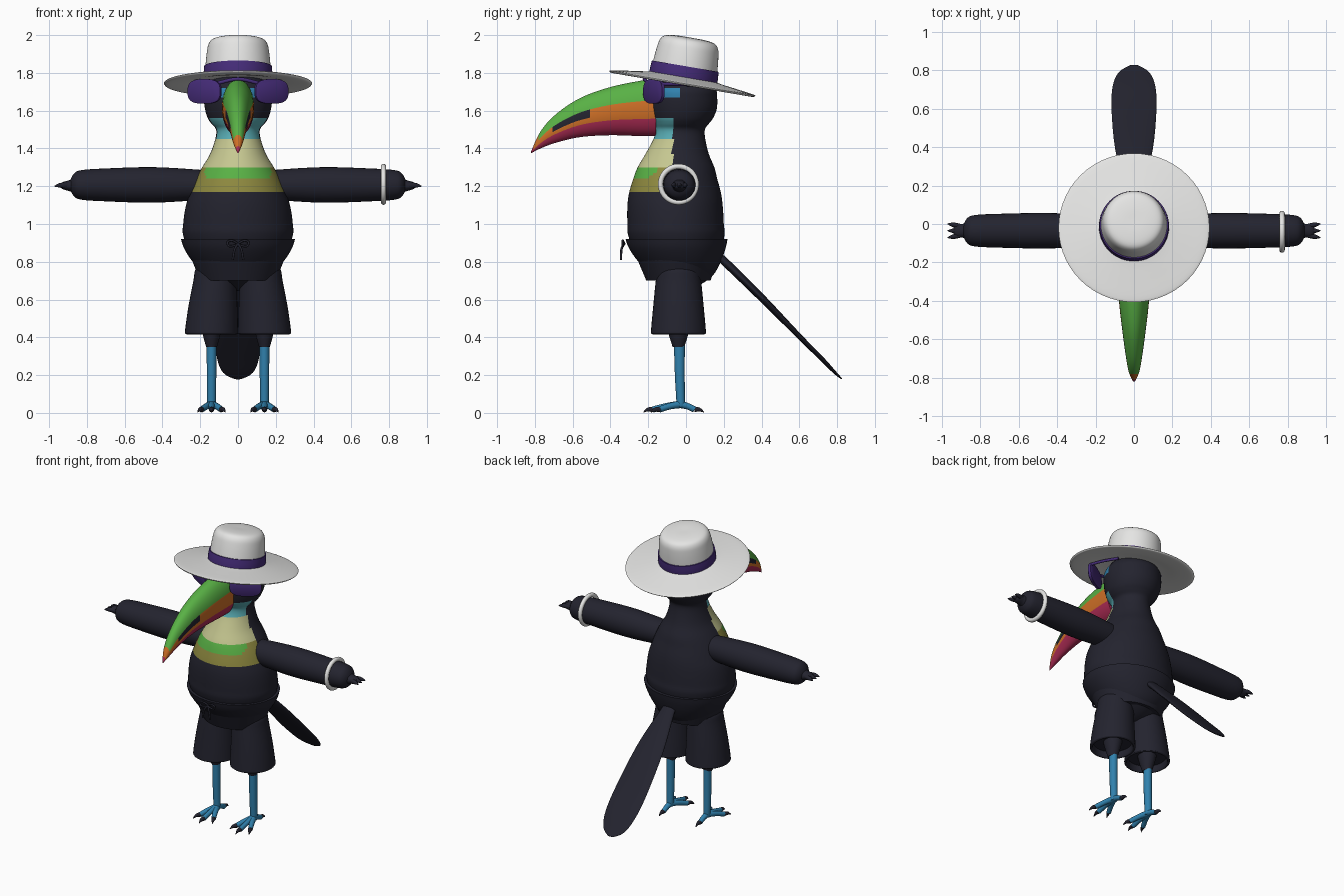
import bpy, bmesh, math
from mathutils import Vector

cube = bpy.data.objects.get("Cube")
if cube:
    bpy.data.objects.remove(cube, do_unlink=True)

X, Y, Z = Vector((1, 0, 0)), Vector((0, 1, 0)), Vector((0, 0, 1))


def material(name, *rgb):
    m = bpy.data.materials.new(name)
    m.use_nodes = True
    m.diffuse_color = (*rgb, 1)
    m.node_tree.nodes["Principled BSDF"].inputs["Base Color"].default_value = (*rgb, 1)
    return m


dark = material("dark navy", .017, .017, .028)
white = material("off white", .78, .78, .77)
purple = material("purple", .06, .025, .19)
green = material("leaf green", .1, .44, .06)
orange = material("orange", .62, .16, .02)
red = material("raspberry red", .42, .025, .09)
cyan = material("pale teal", .1, .42, .46)
cream = material("cream yellow", .56, .57, .28)
olive = material("olive", .27, .25, .05)
blue = material("leg blue", .03, .22, .42)


def spline(ctrl, sub):
    """Smooth the control rows (x, y, z, radius a, radius b)."""
    rows = [Vector(c) for c in ctrl]
    out = []
    for i in range(len(rows) - 1):
        p1, p2 = rows[i], rows[i + 1]
        p0, p3 = rows[max(i - 1, 0)], rows[min(i + 2, len(rows) - 1)]
        for k in range(sub):
            t = k / sub
            out.append(.5 * (2 * p1 + (p2 - p0) * t + (2 * p0 - 5 * p1 + 4 * p2 - p3) * t ** 2
                             + (3 * p1 - p0 - 3 * p2 + p3) * t ** 3))
    return out + [rows[-1]]


def skin(name, ctrl, mats, sub=4, n=24, axis=None, up=Z, rule=None, power=1):
    """Loft elliptic rings along a path; rule(face centre, ring height) picks the colour."""
    mats = mats if isinstance(mats, list) else [mats]
    rows = spline(ctrl, sub)
    pts = [Vector(r[:3]) for r in rows]
    bm = bmesh.new()
    rings = []
    for i, r in enumerate(rows):
        t = axis or (pts[min(i + 1, len(pts) - 1)] - pts[max(i - 1, 0)]).normalized()
        u = t.cross(up).normalized()
        v = u.cross(t)
        ring = []
        for j in range(n):
            c, s = math.cos(math.tau * j / n), math.sin(math.tau * j / n)
            c = math.copysign(abs(c) ** power, c)
            s = math.copysign(abs(s) ** power, s)
            ring.append(bm.verts.new(pts[i] + u * c * max(r[3], .001) + v * s * max(r[4], .001)))
        rings.append(ring)
    for a, b in zip(rings, rings[1:]):
        for j in range(n):
            k = (j + 1) % n
            f = bm.faces.new((a[j], a[k], b[k], b[j]))
            if rule:
                h = math.sin(math.tau * (j + .5) / n)
                f.material_index = mats.index(rule(f.calc_center_median(), h))
    bm.faces.new(rings[0])
    bm.faces.new(rings[-1])
    bmesh.ops.recalc_face_normals(bm, faces=bm.faces)
    me = bpy.data.meshes.new(name)
    bm.to_mesh(me)
    bm.free()
    for m in mats:
        me.materials.append(m)
    ob = bpy.data.objects.new(name, me)
    bpy.context.collection.objects.link(ob)
    bpy.ops.object.select_all(action='DESELECT')
    ob.select_set(True)
    bpy.context.view_layer.objects.active = ob
    bpy.ops.object.shade_smooth_by_angle(angle=math.radians(50))
    return ob


# Body and head, with the coloured bib and face on the front
def plumage(c, h):
    if 1.67 < c.z < 1.72 and c.y < -.04:
        return blue
    if c.y > -.07 or c.z < 1.17 or c.z > 1.56:
        return dark
    if c.z > 1.45:
        return cyan
    if c.z > 1.30:
        return cream
    return green if c.z > 1.24 and abs(c.x) < .175 else olive


body = [(.70, -.04, .20, .17), (.92, -.05, .285, .25), (1.0, -.055, .29, .255),
        (1.10, -.058, .275, .252), (1.17, -.058, .25, .242), (1.24, -.057, .222, .222),
        (1.30, -.053, .19, .203), (1.37, -.047, .148, .168), (1.45, -.035, .12, .137),
        (1.50, -.03, .116, .13), (1.53, -.025, .14, .145), (1.56, -.02, .16, .163),
        (1.61, -.015, .175, .178), (1.67, -.015, .18, .18), (1.72, -.015, .17, .17),
        (1.80, -.01, .1, .1), (1.82, -.01, .01, .01)]
skin("body", [(0, y, z, a, b) for z, y, a, b in body], [dark, blue, cyan, cream, green, olive],
     n=64, axis=Z, up=Y, rule=plumage)


# Beak: red below, orange along the middle, green on top, dark side patch
def beak_colour(c, h):
    if c.y < -.805 or h < -.33:
        return red
    if -.70 < c.y < -.52 and -.1 < h < .32:
        return dark
    return green if h > .27 and c.y > -.785 else orange


beak = [(-.16, 1.765, 1.465, .085), (-.23, 1.76, 1.465, .085), (-.40, 1.725, 1.47, .078),
        (-.56, 1.667, 1.46, .06), (-.69, 1.58, 1.43, .042), (-.77, 1.49, 1.40, .027),
        (-.82, 1.385, 1.375, .004)]
skin("beak", [(0, y, (t + b) / 2, w, (t - b) / 2) for y, t, b, w in beak],
     [red, orange, green, dark], sub=6, n=48, axis=-Y, rule=beak_colour)

# Hat: brim and crown in one profile, plus the band, tilted back
brim_crown = [(.02, .02), (.17, .015), (.28, 0), (.37, -.006), (.39, 0), (.38, .008), (.28, .022),
              (.19, .035), (.175, .045), (.172, .1), (.165, .17), (.155, .215), (.13, .239),
              (.07, .248), (.005, .248)]
band = [(.182, .03), (.182, .06), (.179, .095)]
for name, prof, mat in (("hat", brim_crown, white), ("hat_band", band, purple)):
    ob = skin(name, [(0, 0, z, r, r) for r, z in prof], mat, n=56, axis=Z, up=Y)
    ob.location = (0, -.02, 1.742)
    ob.rotation_euler.x = math.radians(-9.7)

# Shorts: hips
hips = [(.92, -.05, .302, .27), (.87, -.046, .285, .255), (.80, -.034, .24, .218),
        (.725, -.02, .17, .16), (.67, -.02, .08, .08), (.645, -.02, .01, .01)]
skin("shorts_hips", [(0, y, z, a, b) for z, y, a, b in hips], dark, n=48, axis=Z, up=Y)

# Tail
skin("tail", [(0, .1, .89, .03, .02), (0, .2, .805, .05, .022), (0, .39, .62, .098, .02),
              (0, .6, .405, .117, .014), (0, .72, .285, .11, .012), (0, .79, .212, .078, .008),
              (0, .825, .18, .02, .003)], dark, n=32)

# Bracelet on the left wrist
bpy.ops.mesh.primitive_torus_add(location=(.77, -.04, 1.21), rotation=(0, math.pi / 2, 0),
                                 major_radius=.095, minor_radius=.014,
                                 major_segments=40, minor_segments=12)
bracelet = bpy.context.object
bracelet.name = "bracelet"
bracelet.data.materials.append(white)
bpy.ops.object.shade_smooth()

# Glasses bridge
skin("glasses_bridge", [(-.11, -.2, 1.745, .01, .01), (0, -.22, 1.768, .01, .01),
                        (.11, -.2, 1.745, .01, .01)], purple, n=10)

for side, s in (("left", 1), ("right", -1)):
    # Glasses lens and temple arm
    lens = skin(side + "_lens", [(0, -.012, 0, .094, .059), (0, -.008, 0, .1, .065),
                                 (0, .008, 0, .1, .065), (0, .012, 0, .094, .059)],
                purple, sub=1, n=36, axis=Y, power=.7)
    lens.location = (s * .177, -.17, 1.702)
    lens.rotation_euler.z = s * math.radians(30)
    skin(side + "_temple", [(s * .25, -.13, 1.74, .009, .009), (s * .215, -.04, 1.74, .009, .009),
                            (s * .17, .05, 1.735, .009, .009)], purple, n=10)

    # Wing arm, hand and fingers
    arm = [(.1, .07, .07), (.2, .082, .08), (.45, .092, .094), (.7, .088, .087),
           (.83, .081, .078), (.87, .062, .058), (.89, .02, .02)]
    skin(side + "_arm", [(s * x, -.035, 1.207, a, b) for x, a, b in arm], dark, n=32)
    palm = [(.86, .045, .045), (.89, .036, .03), (.925, .034, .02), (.94, .01, .01)]
    skin(side + "_hand", [(s * x, -.035, 1.203, a, b) for x, a, b in palm], dark, n=16)
    for k in (-1, 0, 1):
        skin(side + "_finger", [(s * .9, -.035 + k * .022, 1.205, .013, .014),
                                (s * .94, -.035 + k * .031, 1.205, .012, .013),
                                (s * .97, -.035 + k * .036, 1.2, .002, .003)], dark, n=10)

    # Shorts leg, open at the hem
    leg = [(.80, .115, .06, .06), (.765, .118, .105, .108), (.70, .122, .114, .12),
           (.56, .133, .13, .134), (.44, .14, .14, .145), (.42, .14, .139, .144),
           (.42, .14, .125, .13), (.46, .14, .12, .125)]
    skin(side + "_shorts_leg", [(s * x, -.04, z, a, b) for z, x, a, b in leg], dark,
         n=36, axis=Z, up=Y)

    # Thigh feathers, shin, toes and claws
    lx = s * .14
    skin(side + "_thigh", [(lx, -.04, .50, .065, .07), (lx, -.04, .42, .048, .053),
                           (lx, -.04, .35, .029, .031)], dark, axis=Z, up=Y)
    skin(side + "_shin", [(lx, -.035, .37, .026, .029), (lx, -.033, .2, .025, .026),
                          (lx, -.028, .06, .023, .023), (lx, -.03, .03, .02, .022)],
         blue, n=16, axis=Z, up=Y)
    for dx, dy in ((0, -.145), (-.052, -.11), (.052, -.11), (0, .075)):
        foot = Vector((lx, -.03, .045))
        tip = Vector((lx + dx, -.03 + dy, .018))
        claw = tip + Vector((dx, dy, 0)).normalized() * .05
        mid = foot.lerp(tip, .5) + Z * .004
        skin(side + "_toe", [(*foot, .021, .02), (*mid, .017, .017), (*tip, .015, .016)],
             blue, n=12)
        skin(side + "_claw", [(*tip, .014, .015), (*tip.lerp(claw, .5), .01, .011),
                              (claw.x, claw.y, .004, .001, .002)], dark, n=10)

    # Drawstring bow loop and loose end
    def cord(part, path):
        skin(side + part, [(s * x, y, z, .006, .006) for x, y, z in path], dark, n=8, up=Y)

    cord("_bow_loop", [(0, -.325, .895), (.03, -.335, .912), (.055, -.335, .905),
                       (.045, -.335, .882), (0, -.33, .89)])
    cord("_bow_end", [(0, -.33, .895), (.018, -.342, .865), (.028, -.344, .81)])
